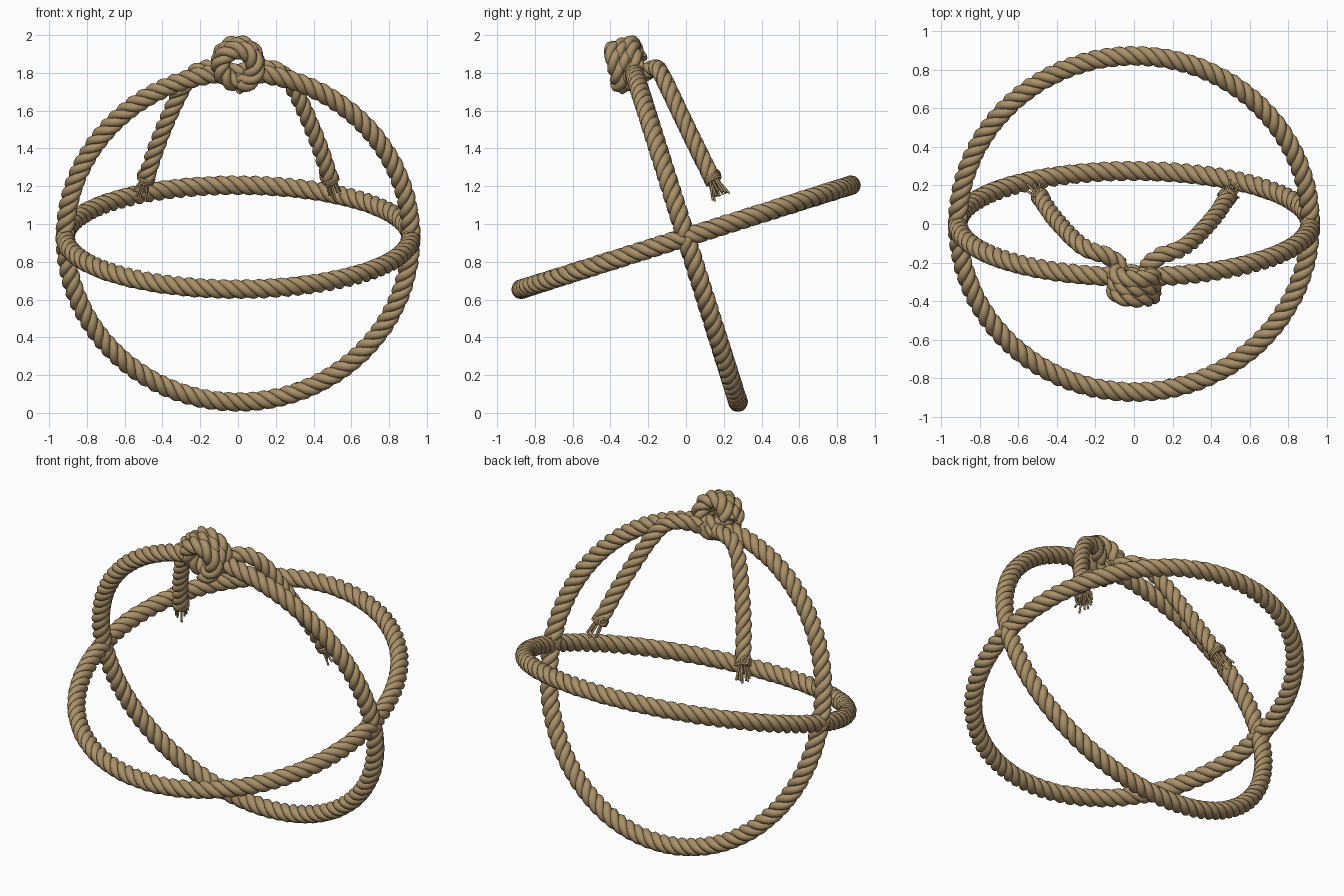
import bpy
import math
import random
from mathutils import Vector

random.seed(4)
cube = bpy.data.objects.get("Cube")
if cube:
    bpy.data.objects.remove(cube, do_unlink=True)

# Single rope colour
tan = bpy.data.materials.new("rope tan")
tan.use_nodes = True
colour = (0.40, 0.28, 0.14, 1)
tan.diffuse_color = colour
bsdf = next(n for n in tan.node_tree.nodes if n.type == 'BSDF_PRINCIPLED')
bsdf.inputs["Base Color"].default_value = colour
bsdf.inputs["Roughness"].default_value = 0.9


def tubes(name, lines, radius, closed=False):
    """Mesh object made of one round tube per line of points."""
    curve = bpy.data.curves.new(name, 'CURVE')
    curve.dimensions = '3D'
    curve.bevel_depth = radius
    curve.bevel_resolution = 2
    curve.use_fill_caps = True
    for line in lines:
        spline = curve.splines.new('POLY')
        spline.points.add(len(line) - 1)
        for point, co in zip(spline.points, line):
            point.co = (*co, 1)
        spline.use_cyclic_u = closed
        spline.use_smooth = True
    temp = bpy.data.objects.new(name + "_path", curve)
    bpy.context.collection.objects.link(temp)
    graph = bpy.context.evaluated_depsgraph_get()
    mesh = bpy.data.meshes.new_from_object(temp.evaluated_get(graph))
    bpy.data.objects.remove(temp, do_unlink=True)
    mesh.materials.clear()
    mesh.materials.append(tan)
    obj = bpy.data.objects.new(name, mesh)
    bpy.context.collection.objects.link(obj)
    return obj


def rope(name, path, pitch, closed=False, offset=0.028, radius=0.025):
    """Three strands twisted about a path."""
    count = len(path)
    strands = [[], [], []]
    normal, travelled = None, 0
    for i, p in enumerate(path):
        if closed:
            ahead, behind = path[(i + 1) % count], path[i - 1]
        else:
            ahead, behind = path[min(i + 1, count - 1)], path[max(i - 1, 0)]
        t = (ahead - behind).normalized()
        if normal is None:
            normal = t.orthogonal()
        normal = (normal - t * normal.dot(t)).normalized()
        side = t.cross(normal)
        if i:
            travelled += (p - path[i - 1]).length
        for k, strand in enumerate(strands):
            a = math.tau * (travelled / pitch + k / 3)
            strand.append(p + offset * (math.cos(a) * normal + math.sin(a) * side))
    return tubes(name, strands, radius, closed)


def smooth_path(points, steps=24):
    """Catmull-Rom path through the points."""
    pts = [Vector(p) for p in points]
    pts = [2 * pts[0] - pts[1]] + pts + [2 * pts[-1] - pts[-2]]
    out = []
    for a, b, c, d in zip(pts, pts[1:], pts[2:], pts[3:]):
        for s in range(steps):
            t = s / steps
            out.append(0.5 * (2 * b + (c - a) * t + (2 * a - 5 * b + 4 * c - d) * t ** 2
                              + (3 * b - a - 3 * c + d) * t ** 3))
    return out + [pts[-2]]


# Two crossing rings, both tilted about the x axis
TILT = math.radians(17.5)
across = Vector((1, 0, 0))
up = Vector((0, -math.sin(TILT), math.cos(TILT)))
back = Vector((0, math.cos(TILT), math.sin(TILT)))
centre = Vector((0, 0, 0.93))
RING, SEGMENTS, TWISTS = 0.915, 372, 31
for name, rise in (("vertical_ring", up), ("horizontal_ring", back)):
    circle = [centre + RING * (across * math.cos(math.tau * i / SEGMENTS)
                               + rise * math.sin(math.tau * i / SEGMENTS))
              for i in range(SEGMENTS)]
    length = 2 * SEGMENTS * RING * math.sin(math.pi / SEGMENTS)
    rope(name, circle, length / TWISTS, closed=True)

# Coiled knot around the top of the vertical ring
hub = Vector((0, -0.315, 1.845))
TURNS, COIL = 2.75, 0.093
coil = []
for i in range(141):
    f = i / 140
    a = math.tau * TURNS * f - math.pi / 2
    coil.append(hub + COIL * (across * math.cos(a) + up * math.sin(a))
                + back * 0.13 * (f - 0.5))
rope("knot_coil", coil, 0.19)

# Hanging tails with a whipped, frayed end
for label, s in (("left", 1), ("right", -1)):
    tail = smooth_path([(s * 0.06, -0.22, 1.80), (s * 0.14, -0.165, 1.825),
                        (s * 0.23, -0.135, 1.80), (s * 0.31, -0.08, 1.69),
                        (s * 0.42, 0.04, 1.44), (s * 0.49, 0.145, 1.23)])
    rope(label + "_tail", tail, 0.19, offset=0.024, radius=0.023)

    end = tail[-1]
    down = (tail[-1] - tail[-6]).normalized()
    u = down.orthogonal().normalized()
    v = down.cross(u)

    # Thin cord wound round the end, closing with a small loop
    winding = [end + down * (0.03 * i / 48 - 0.025)
               + 0.042 * (u * math.cos(math.tau * i / 16) + v * math.sin(math.tau * i / 16))
               for i in range(49)]
    loop = [end - down * 0.02 + v * 0.045 + 0.02 * (u * math.cos(math.tau * i / 12)
            + down * math.sin(math.tau * i / 12)) for i in range(13)]
    tubes(label + "_whipping", [winding, loop], 0.007)

    # Loose fibres
    fibres = []
    for i in range(9):
        a = math.tau * i / 9
        out = u * math.cos(a) + v * math.sin(a)
        reach = random.uniform(0.07, 0.10)
        spread = random.uniform(0.025, 0.055)
        fibres.append([end + out * 0.02 - down * 0.01,
                       end + out * (0.015 + spread * 0.4) + down * reach * 0.5,
                       end + out * spread + down * reach])
    tubes(label + "_frayed_fibres", fibres, 0.006)
